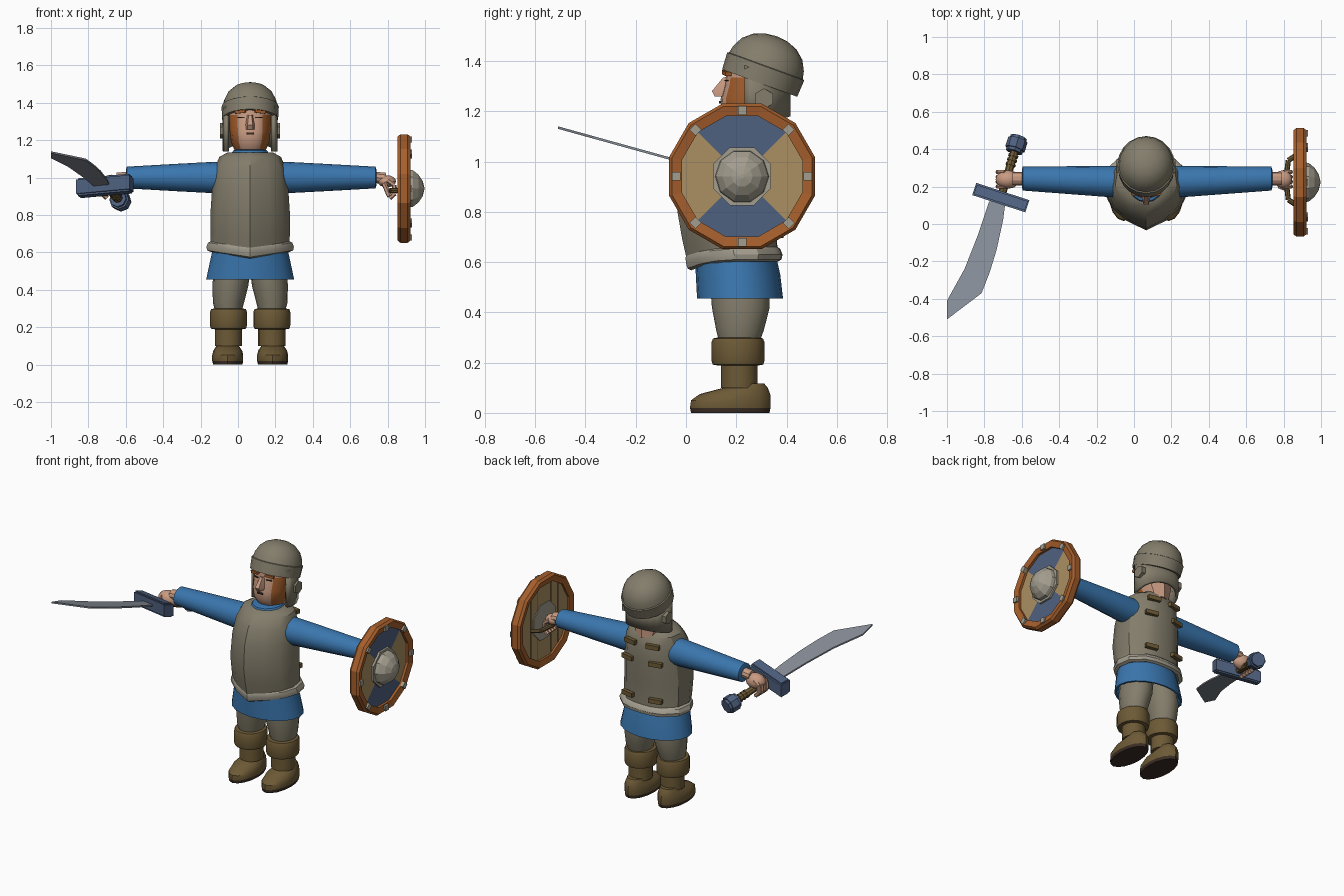
import bpy, bmesh, math
from mathutils import Vector, Matrix

if "Cube" in bpy.data.objects:
    bpy.data.objects.remove(bpy.data.objects["Cube"], do_unlink=True)

CX = 0.065  # centre line of the figure
made = []


def material(name, code):
    m = bpy.data.materials.new(name)
    m.use_nodes = True
    srgb = [int(code[i:i + 2], 16) / 255 for i in (0, 2, 4)]
    rgba = [((c + 0.055) / 1.055) ** 2.4 for c in srgb] + [1]
    m.diffuse_color = rgba
    m.node_tree.nodes["Principled BSDF"].inputs["Base Color"].default_value = rgba
    return m


IRON = material("dull iron", "837d6b")
PALE = material("pale iron", "a39d8e")
BLUE = material("blue cloth", "3a76ae")
SLATE = material("slate blue", "4f6180")
STEEL = material("blade steel", "868d97")
LEATHER = material("brown leather", "6d5a36")
SKIN = material("skin", "c99b82")
ORANGE = material("orange brown", "a65f2c")
TAN = material("tan wood", "ab8f62")
DARK = material("dark brown", "3a2d24")


def finish(name, bm, mats, rule=None, smooth=True):
    mats = mats if isinstance(mats, list) else [mats]
    bmesh.ops.recalc_face_normals(bm, faces=bm.faces)
    for f in bm.faces:
        f.smooth = smooth
        if rule:
            f.material_index = rule(f.calc_center_median())
    me = bpy.data.meshes.new(name)
    bm.to_mesh(me)
    bm.free()
    for m in mats:
        me.materials.append(m)
    ob = bpy.data.objects.new(name, me)
    bpy.context.collection.objects.link(ob)
    if smooth:
        made.append(ob)
    return ob


def loft(name, rings, mats, rule=None, caps=True, closed=True, loop=False, smooth=True):
    """Skin a list of equal rings of points."""
    bm = bmesh.new()
    rows = [[bm.verts.new(p) for p in r] for r in rings]
    n = len(rows[0])
    pairs = list(zip(rows, rows[1:])) + ([(rows[-1], rows[0])] if loop else [])
    for a, b in pairs:
        for i in range(n if closed else n - 1):
            j = (i + 1) % n
            bm.faces.new((a[i], a[j], b[j], b[i]))
    if caps:
        bm.faces.new(rows[0])
        bm.faces.new(rows[-1])
    return finish(name, bm, mats, rule, smooth)


def flat_ring(x, y, z, rx, ry, n=16):
    return [(x + rx * math.cos(a), y + ry * math.sin(a), z)
            for a in (math.tau * i / n for i in range(n))]


def side_ring(x, y, z, ry, rz, n=16, turn=0.0):
    return [(x, y + ry * math.cos(a), z + rz * math.sin(a))
            for a in (turn + math.tau * i / n for i in range(n))]


def box(name, loc, size, mat, rot=(0, 0, 0)):
    bm = bmesh.new()
    bmesh.ops.create_cube(bm, size=1)
    bmesh.ops.scale(bm, vec=size, verts=bm.verts)
    r = Matrix.Rotation(rot[2], 4, 'Z') @ Matrix.Rotation(rot[1], 4, 'Y') @ Matrix.Rotation(rot[0], 4, 'X')
    bm.transform(Matrix.Translation(loc) @ r)
    return finish(name, bm, mat, smooth=False)


def ball(name, loc, size, mat):
    bm = bmesh.new()
    bmesh.ops.create_uvsphere(bm, u_segments=12, v_segments=8, radius=1)
    bmesh.ops.scale(bm, vec=size, verts=bm.verts)
    bmesh.ops.translate(bm, vec=loc, verts=bm.verts)
    return finish(name, bm, mat)


def rod(name, a, b, r, mat, n=8):
    a, b = Vector(a), Vector(b)
    bm = bmesh.new()
    bmesh.ops.create_cone(bm, cap_ends=True, segments=n, radius1=r, radius2=r, depth=(b - a).length)
    bm.transform(Matrix.Translation((a + b) / 2) @ (b - a).to_track_quat('Z', 'Y').to_matrix().to_4x4())
    return finish(name, bm, mat)


# Breastplate with a front ridge, and its rolled hem
half = [(0, -1), (.5, -.74), (.85, -.4), (1, 0), (.93, .5), (.6, .88), (.3, .98), (0, 1)]
plan = half + [(-x, y) for x, y in half[-2:0:-1]]


def body_ring(z, hw, yf, yb, dip=0.0):
    mid, d = (yf + yb) / 2, (yb - yf) / 2
    return [(CX + x * hw, mid + y * d, z - (dip * (1 - abs(x)) if y < 0 else 0)) for x, y in plan]


loft("breastplate", [body_ring(.61, .21, .01, .365, .03), body_ring(.70, .212, -.015, .362, .01),
                     body_ring(.80, .213, -.034, .365), body_ring(.95, .203, -.025, .375),
                     body_ring(1.05, .19, .01, .37), body_ring(1.11, .165, .06, .355),
                     body_ring(1.135, .12, .1, .335)], IRON)
loft("armour_hem", [body_ring(z, hw, yf, yb, .035) for z, hw, yf, yb in
                    ((.66, .208, .0, .365), (.652, .225, -.002, .375), (.63, .234, .0, .384),
                     (.61, .23, .006, .38), (.602, .21, .02, .365))], PALE, caps=False)
loft("collar", [flat_ring(CX, .22, z, rx, ry) for z, rx, ry in
                ((1.1, .12, .12), (1.145, .09, .1), (1.15, .07, .08))], BLUE)
for z, off in ((1.06, .08), (.95, .1), (.71, .1)):
    for s in (-1, 1):
        box("back_strap", (CX + s * off, .368, z), (.085, .025, .028), LEATHER, (0, 0, -s * .2))

# Tunic skirt
loft("skirt", [flat_ring(CX, y, z, rx, ry, 20) for z, y, rx, ry in
               ((.56, .21, .16, .13), (.455, .215, .222, .16), (.455, .215, .235, .171),
                (.55, .207, .215, .168), (.64, .195, .195, .16))], BLUE)

# Legs and boots
for s, side in ((-1, "right"), (1, "left")):
    x = CX + s * .116
    loft(side + "_trouser", [flat_ring(x - s * dx, y, z, rx, ry) for z, dx, y, rx, ry in
         ((.28, 0, .212, .07, .08), (.33, 0, .215, .083, .095), (.42, .01, .218, .096, .115),
          (.5, .018, .215, .098, .118), (.58, .02, .21, .09, .11))], IRON)
    loft(side + "_boot_cuff", [flat_ring(x, .207, z, r, r * 1.07) for z, r in
         ((.188, .07), (.192, .094), (.21, .099), (.28, .099), (.296, .093), (.3, .075))], LEATHER)
    loft(side + "_boot_shaft", [flat_ring(x, .212, z, .073, .073) for z in (.1, .2)], LEATHER)
    foot = ((0, .02, .332, .078), (.02, .016, .336, .083), (.05, .02, .337, .083),
            (.075, .055, .335, .077), (.1, .15, .325, .06), (.116, .2, .312, .05))
    loft(side + "_boot", [flat_ring(x + s * .004, (a + b) / 2, z, w, (b - a) / 2) for z, a, b, w in foot],
         [LEATHER, DARK], lambda c: 1 if c.z < .02 else 0)

# Sleeves and wrists
for s, side, cuff in ((-1, "right", -.6), (1, "left", .74)):
    sh = CX + s * .13
    loft(side + "_sleeve", [side_ring(sh + t * (cuff - sh), .225 + .018 * t, 1.0, ry, rz) for t, ry, rz in
         ((0, .085, .085), (.15, .083, .083), (.5, .075, .073), (.99, .064, .058), (1, .045, .042))], BLUE)
    loft(side + "_wrist", [side_ring(cuff + s * d, .243, 1 - d * .1, .036, .032, 10)
                           for d in (-.02, .05)], SKIN)

# Hands and curled fingers
ball("right_fist", (-.675, .238, .965), (.065, .05, .05), SKIN)
ball("left_palm", (.795, .24, .98), (.05, .047, .032), SKIN)
for i in range(4):
    y = .2 + i * .026
    for s, hx, hz in ((1, .8, .985), (-1, -.69, .985)):
        pts = [(hx, y, hz), (hx + s * .035, y, hz - .025), (hx + s * .038, y, hz - .07), (hx + s * .01, y, hz - .095)]
        for a, b in zip(pts, pts[1:]):
            rod("finger", a, b, .013, SKIN, 6)
rod("left_thumb", (.78, .2, .97), (.81, .19, .9), .014, SKIN, 6)

# Face with side whiskers; the whisker faces are the outer lower ones
fp = [(0, -1), (.36, -.95), (.6, -.82), (.9, -.45), (1, 0), (.8, .7), (0, 1)]
fp = fp + [(-x, y) for x, y in fp[-2:0:-1]]
loft("head", [[(CX + x * w, (a + .37) / 2 + y * (.37 - a) / 2, z) for x, y in fp] for z, w, a in
              ((1.1, .07, .2), (1.15, .085, .165), (1.19, .102, .14), (1.25, .11, .138),
               (1.31, .112, .155), (1.335, .112, .158), (1.4, .105, .165))],
     [SKIN, ORANGE], lambda c: 1 if abs(c.x - CX) > .065 and c.y < .26 and 1.15 < c.z < 1.33 else 0)
loft("nose", [[(CX - w, .165, z), (CX - w * .5, y, z), (CX + w * .5, y, z), (CX + w, .165, z)]
              for z, w, y in ((1.335, .016, .148), (1.28, .028, .103), (1.258, .028, .115))], SKIN)
box("mouth", (CX, .136, 1.235), (.04, .008, .01), DARK)
for s in (-1, 1):
    box("eyebrow", (CX + s * .052, .162, 1.352), (.055, .025, .016), ORANGE, (0, s * .12, s * .25))
    box("closed_eye", (CX + s * .048, .161, 1.322), (.036, .008, .005), DARK, (0, 0, s * .25))

# Helmet: tilted dome with a band, neck guard and ear roundels
tilt = Matrix.Translation((CX, .293, 1.312)) @ Matrix.Rotation(math.radians(-20), 4, 'X')
loft("helmet", [[tilt @ Vector(p) for p in flat_ring(0, 0, h, r * .94, r, 20)] for r, h in
                ((.125, .02), (.14, 0), (.159, 0), (.163, .07), (.156, .073), (.149, .105), (.128, .145),
                 (.092, .176), (.048, .193), (.006, .198))], IRON)
arc = [math.radians(-28 + 236 * i / 14) for i in range(15)]
guard = loft("neck_guard", [[(CX + .138 * math.cos(a), .29 + .115 * math.sin(a),
                              (1.14 + .04 * max(0, math.sin(a))) if low else 1.36 - .05 * math.sin(a))
                             for a in arc] for low in (True, False)], IRON, caps=False, closed=False)
mod = guard.modifiers.new("thickness", 'SOLIDIFY')
mod.thickness, mod.offset = .02, 0
for s in (-1, 1):
    rod("ear_roundel", (CX + s * .125, .31, 1.25), (CX + s * .16, .31, 1.25), .041, IRON, 6)

# Sword, laid on a plane that rises towards the tip


def lay(x, y, h=0.0):
    return (x, y, .994 - .277 * y + h)


outline = [(-.687, .12), (-.70, .02), (-.735, -.14), (-.772, -.26), (-.815, -.37),
           (-1, -.51), (-1, -.41), (-.906, -.24), (-.835, -.06), (-.775, .12)]
loft("blade", [[lay(x, y, h) for x, y in outline] for h in (-.005, .005)], STEEL, smooth=False)
ax, ac = Vector((-.142, .046)), Vector((.022, .065))
mid = Vector((-.712, .141))
for name, k, depth in (("guard_core", 1, .037), ("guard_band", .96, .046)):
    w = ac * (.5 if k == 1 else .38)
    c = [mid + ax * k + w, mid + ax * k - w, mid - ax * k - w, mid - ax * k + w]
    loft(name, [[lay(p.x, p.y, h) for p in c] for h in (-depth, depth)], SLATE, smooth=False)
rod("sword_grip", lay(-.712, .14), lay(-.635, .4), .022, LEATHER)
for t in (.66, .75, .84):
    p = mid.lerp(Vector((-.635, .4)), t)
    q = p + Vector((.004, .012))
    rod("grip_ring", lay(*p), lay(*q), .027, LEATHER)
rod("pommel", lay(-.642, .385), lay(-.616, .465), .045, SLATE)
rod("pommel_core", lay(-.637, .4), lay(-.621, .45), .054, SLATE)

# Round shield: twelve-sided rim, quartered face, boss, rivets and grip
SY, SZ, T = .223, .941, math.radians(15)


def disc(x, r, n=12, turn=T):
    return side_ring(x, SY, SZ, r, r, n, turn)


loft("shield_rim", [disc(x, r) for r, x in ((.248, .862), (.288, .853), (.3, .868), (.3, .907),
                                            (.288, .922), (.248, .914))],
     ORANGE, caps=False, loop=True, smooth=False)
loft("shield_face", [disc(.875, .01), disc(.875, .255), disc(.898, .255), disc(.898, .01)], [TAN, SLATE],
     lambda c: 1 if c.x > .89 and abs(c.z - SZ) > abs(c.y - SY) else 0, smooth=False)
for y in (-.14, -.07, .07, .14):
    h = 2 * math.sqrt(.24 ** 2 - y ** 2)
    box("back_plank_seam", (.874, SY + y, SZ), (.004, .005, h), LEATHER)
    if abs(y) < .1:
        box("front_plank_seam", (.898, SY + y, SZ), (.004, .005, h), SLATE)
loft("boss_plate", [disc(x, .125, 8, T * 1.5) for x in (.87, .912)], PALE, smooth=False)
loft("boss_dome", [disc(x, r, 10, 0) for x, r in ((.905, .108), (.935, .103), (.965, .078), (.988, .042), (.996, .008))],
     PALE, smooth=False)
for i in range(8):
    a = math.tau * i / 8
    box("rivet", (.92, SY + .262 * math.cos(a), SZ + .262 * math.sin(a)), (.02, .034, .034), PALE, (a, 0, 0))
grip = [(.87, .37, .93), (.825, .34, .93), (.812, .24, .93), (.825, .13, .93), (.87, .1, .93)]
for a, b in zip(grip, grip[1:]):
    rod("shield_grip", a, b, .014, LEATHER)

# Soft shading with crisp edges
bpy.ops.object.select_all(action='DESELECT')
for ob in made:
    ob.select_set(True)
bpy.context.view_layer.objects.active = made[0]
bpy.ops.object.shade_smooth_by_angle(angle=math.radians(32))
